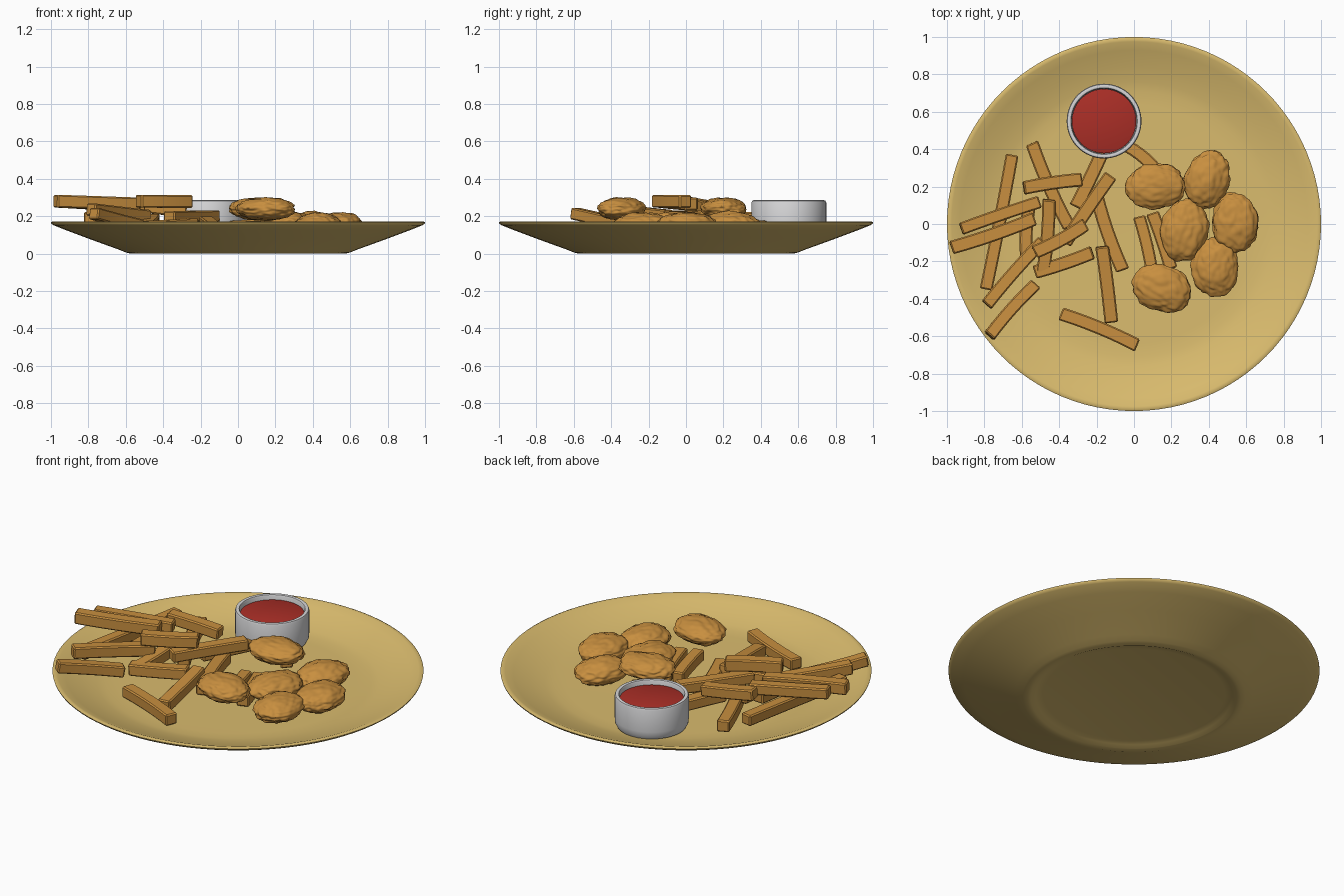
import bpy, bmesh, math, random
from mathutils import Vector, Matrix, noise

if "Cube" in bpy.data.objects:
    bpy.data.objects.remove(bpy.data.objects["Cube"])

random.seed(4)


def material(name, rgb):
    m = bpy.data.materials.new(name)
    m.diffuse_color = (*rgb, 1)
    m.use_nodes = True
    m.node_tree.nodes["Principled BSDF"].inputs["Base Color"].default_value = m.diffuse_color
    return m


CREAM = material("warm_cream", (0.70, 0.50, 0.155))
CRUST = material("golden_brown", (0.58, 0.275, 0.05))
STEEL = material("light_grey", (0.68, 0.68, 0.69))
SAUCE = material("sauce_red", (0.41, 0.028, 0.02))


def finish(name, bm, mat, angle):
    bmesh.ops.recalc_face_normals(bm, faces=bm.faces)
    mesh = bpy.data.meshes.new(name)
    bm.to_mesh(mesh)
    bm.free()
    ob = bpy.data.objects.new(name, mesh)
    bpy.context.collection.objects.link(ob)
    mesh.materials.append(mat)
    bpy.ops.object.select_all(action='DESELECT')
    ob.select_set(True)
    bpy.context.view_layer.objects.active = ob
    bpy.ops.object.shade_smooth_by_angle(angle=math.radians(angle))
    return ob


def lathe(name, profile, mat, centre=(0, 0), steps=96, angle=40):
    """Spin an (r, z) profile round a vertical axis."""
    bm = bmesh.new()
    verts = [bm.verts.new((r, 0, z)) for r, z in profile]
    edges = [bm.edges.new(p) for p in zip(verts, verts[1:])]
    bmesh.ops.spin(bm, geom=verts + edges, cent=(0, 0, 0), axis=(0, 0, 1),
                   angle=math.tau, steps=steps)
    bmesh.ops.remove_doubles(bm, verts=bm.verts, dist=0.0005)
    bmesh.ops.translate(bm, verts=bm.verts, vec=(*centre, 0))
    return finish(name, bm, mat, angle)


# Plate with a foot ring and a shallow sloping rim
lathe("plate", [(0, 0.02), (0.49, 0.02), (0.53, 0.012), (0.555, 0.001),
                (0.575, 0), (0.60, 0.006), (0.64, 0.022), (0.80, 0.08),
                (0.92, 0.125), (0.985, 0.151), (0.998, 0.16), (1.0, 0.167),
                (0.99, 0.172), (0.975, 0.17), (0.93, 0.152), (0.84, 0.122),
                (0.76, 0.100), (0.71, 0.092), (0.64, 0.09), (0, 0.09)], CREAM)

# Dipping cup and sauce
CUP = (-0.16, 0.55)
lathe("sauce_cup", [(0, 0.092), (0.165, 0.092), (0.188, 0.10), (0.198, 0.12),
                    (0.2, 0.145), (0.2, 0.272), (0.196, 0.282), (0.188, 0.285),
                    (0.178, 0.282), (0.174, 0.272), (0.172, 0.12), (0, 0.115)],
      STEEL, CUP, 64)
lathe("sauce", [(0, 0.12), (0.172, 0.12), (0.172, 0.255), (0.165, 0.258),
                (0, 0.258)], SAUCE, CUP, 64)


def fry(name, a, b):
    """Slightly bent bar from a to b with small rounded edges."""
    a, b = Vector(a), Vector(b)
    d = b - a
    side = d.cross(Vector((0, 0, 1))).normalized()
    up = side.cross(d).normalized()
    w, h = random.uniform(0.033, 0.037), random.uniform(0.031, 0.035)
    bend = random.uniform(-0.014, 0.014)
    bm = bmesh.new()
    rings = []
    for i in range(7):
        t = i / 6
        c = a + d * t + side * bend * (4 * t * (1 - t) - 0.5)
        rings.append([bm.verts.new(c + side * w * s + up * h * u)
                      for s, u in ((-1, -1), (1, -1), (1, 1), (-1, 1))])
    for p, q in zip(rings, rings[1:]):
        for k in range(4):
            bm.faces.new((p[k], p[(k + 1) % 4], q[(k + 1) % 4], q[k]))
    bm.faces.new(rings[0])
    bm.faces.new(rings[-1])
    bmesh.ops.recalc_face_normals(bm, faces=bm.faces)
    edges = [e for e in bm.edges if e.calc_face_angle(0) > 1]
    bmesh.ops.bevel(bm, geom=edges, offset=0.007, segments=1, affect='EDGES')
    finish(name, bm, CRUST, 30)


# Heap of fries: start point, end point
FRIES = [
    ((-0.65, 0.37, 0.19), (-0.79, -0.35, 0.19)),
    ((-0.925, -0.025, 0.275), (-0.505, 0.12, 0.25)),
    ((-0.975, -0.13, 0.28), (-0.53, 0.025, 0.265)),
    ((-0.79, -0.43, 0.235), (-0.49, -0.09, 0.20)),
    ((-0.775, -0.595, 0.215), (-0.53, -0.32, 0.15)),
    ((-0.53, -0.155, 0.28), (-0.255, -0.005, 0.278)),
    ((-0.59, 0.195, 0.26), (-0.28, 0.24, 0.225)),
    ((-0.55, 0.43, 0.145), (-0.35, -0.02, 0.14)),
    ((-0.125, 0.26, 0.20), (-0.37, -0.10, 0.195)),
    ((-0.45, 0.13, 0.18), (-0.485, -0.27, 0.14)),
    ((-0.56, 0.12, 0.20), (-0.58, -0.18, 0.20)),
    ((-0.22, -0.155, 0.155), (-0.53, -0.26, 0.14)),
    ((-0.21, 0.17, 0.13), (-0.065, -0.25, 0.13)),
    ((-0.17, -0.12, 0.165), (-0.12, -0.525, 0.125)),
    ((-0.39, -0.475, 0.128), (0.02, -0.645, 0.128)),
    ((-0.03, 0.42, 0.14), (0.14, 0.27, 0.15)),
    ((0.03, 0.04, 0.13), (0.10, -0.26, 0.14)),
    ((0.10, 0.06, 0.13), (0.20, -0.24, 0.13)),
    ((-0.17, 0.38, 0.14), (-0.31, 0.09, 0.145)),
]
for i, (a, b) in enumerate(FRIES):
    fry(f"fry_{i + 1}", a, b)


def nugget(name, centre, radii, turn):
    """Lumpy flattened ball with a crumbed surface."""
    bm = bmesh.new()
    bmesh.ops.create_icosphere(bm, subdivisions=5, radius=1)
    seed = Vector([random.uniform(0, 50) for _ in range(3)])
    for v in bm.verts:
        n = v.co.normalized()
        lump = 0.09 * noise.noise(n * 1.5 + seed) + 0.075 * noise.noise(n * 4.5 + seed)
        v.co = n * (1 + lump)
    bmesh.ops.transform(bm, verts=bm.verts,
                        matrix=Matrix.Translation(centre)
                        @ Matrix.Rotation(math.radians(turn), 4, 'Z')
                        @ Matrix.Diagonal((*radii, 1)))
    finish(name, bm, CRUST, 60)


# Nuggets: two rest on fries, four lie on the plate
NUGGETS = [
    ((0.115, 0.20, 0.24), (0.162, 0.122, 0.06), 5),
    ((0.39, 0.235, 0.155), (0.158, 0.12, 0.068), 72),
    ((0.27, -0.035, 0.16), (0.162, 0.124, 0.068), 80),
    ((0.54, 0.005, 0.155), (0.16, 0.124, 0.066), 95),
    ((0.43, -0.235, 0.155), (0.158, 0.122, 0.066), 92),
    ((0.15, -0.345, 0.238), (0.162, 0.122, 0.062), -20),
]
for i, (c, r, t) in enumerate(NUGGETS):
    nugget(f"nugget_{i + 1}", c, r, t)
